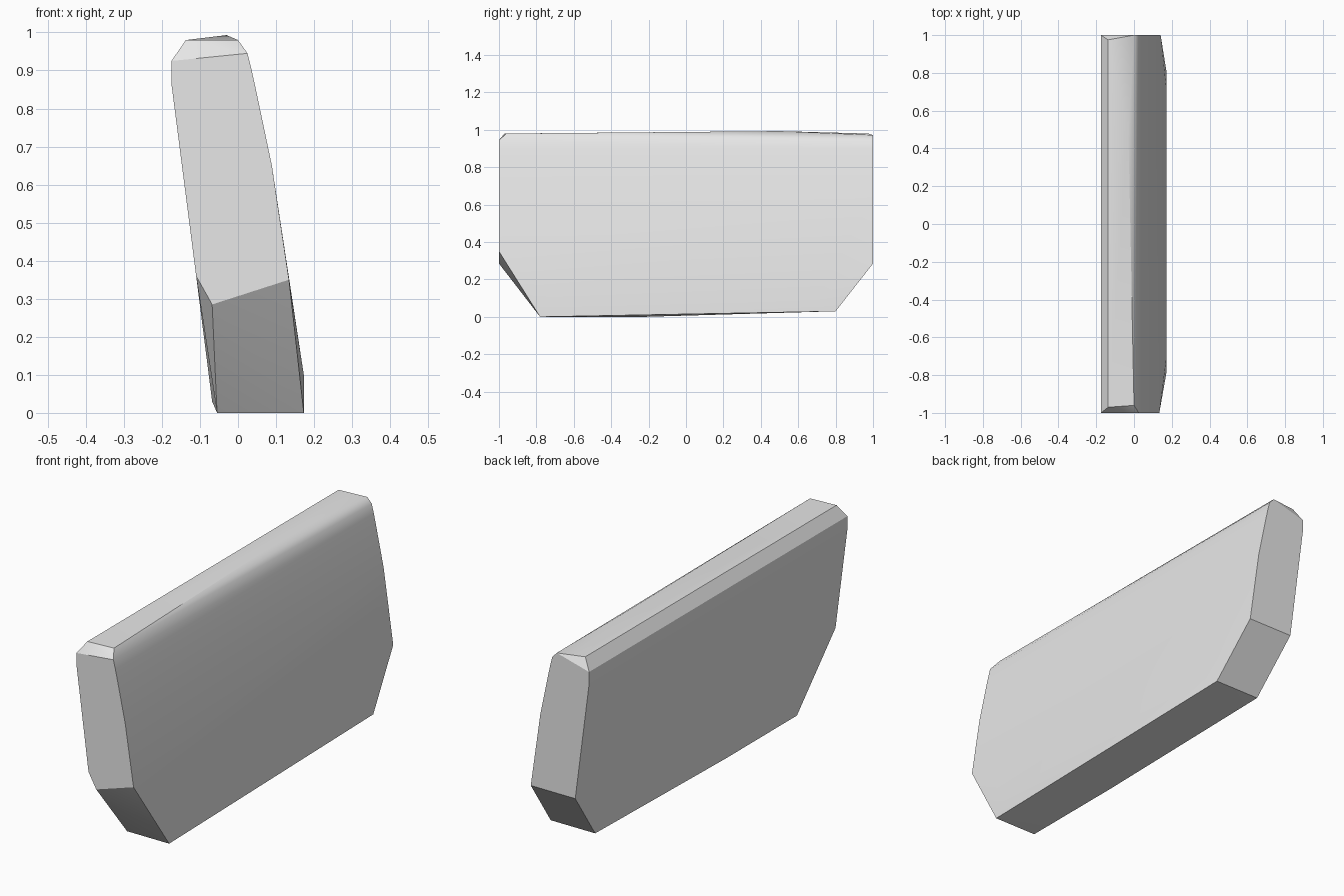
import bpy, bmesh, math

cube = bpy.data.objects.get("Cube")
if cube:
    bpy.data.objects.remove(cube, do_unlink=True)

# One plain grey for the whole slab
grey = bpy.data.materials.new("light_grey")
grey.use_nodes = True
colour = (0.8, 0.8, 0.8, 1)
grey.diffuse_color = colour
grey.node_tree.nodes["Principled BSDF"].inputs["Base Color"].default_value = colour

# Leaning end outline (x, z), shared by both ends: bowed side, then flat side
outline = [(0.025, 0.945), (0.036, 0.9), (0.047, 0.85), (0.068, 0.75), (0.089, 0.65),
           (-0.175, 0.925), (-0.175, 0.865)]
points = [(x, y, z) for y in (-1, 1) for x, z in outline]

# Lower corners of the front and back ends, above the slanted cuts
points += [(0.134, -1, 0.35), (-0.068, -1, 0.285), (-0.11, -1, 0.36)]
points += [(0.141, 1, 0.285), (-0.1, 1, 0.285)]

# Underside, with a slight bend along its length
points += [(0.173, -0.78, 0), (-0.055, -0.78, 0), (-0.055, -0.23, 0),
           (0.173, 0.8, 0.03), (-0.068, 0.8, 0.03)]
points += [(0.173, y, 0.1) for y in (-0.7, 0.7)]

# Top ridge with its clipped corners and low crown
points += [(-0.137, -0.97, 0.98), (0, -0.96, 0.98),
           (-0.137, 0.975, 0.98), (0, 1, 0.972), (-0.03, 0.5, 0.993)]

# Wrap the corners in one convex faceted body
bm = bmesh.new()
for p in points:
    bm.verts.new(p)
bmesh.ops.convex_hull(bm, input=bm.verts[:])
loose = [v for v in bm.verts if not v.link_faces]
bmesh.ops.delete(bm, geom=loose, context="VERTS")
bmesh.ops.dissolve_limit(bm, angle_limit=math.radians(0.5),
                         verts=bm.verts[:], edges=bm.edges[:])
bmesh.ops.recalc_face_normals(bm, faces=bm.faces[:])

mesh = bpy.data.meshes.new("slab")
bm.to_mesh(mesh)
bm.free()
mesh.materials.append(grey)
slab = bpy.data.objects.new("slab", mesh)
bpy.context.collection.objects.link(slab)

# Smooth the bowed side, keep the cut corners crisp
bpy.ops.object.select_all(action="DESELECT")
slab.select_set(True)
bpy.context.view_layer.objects.active = slab
bpy.ops.object.shade_smooth_by_angle(angle=math.radians(30))
